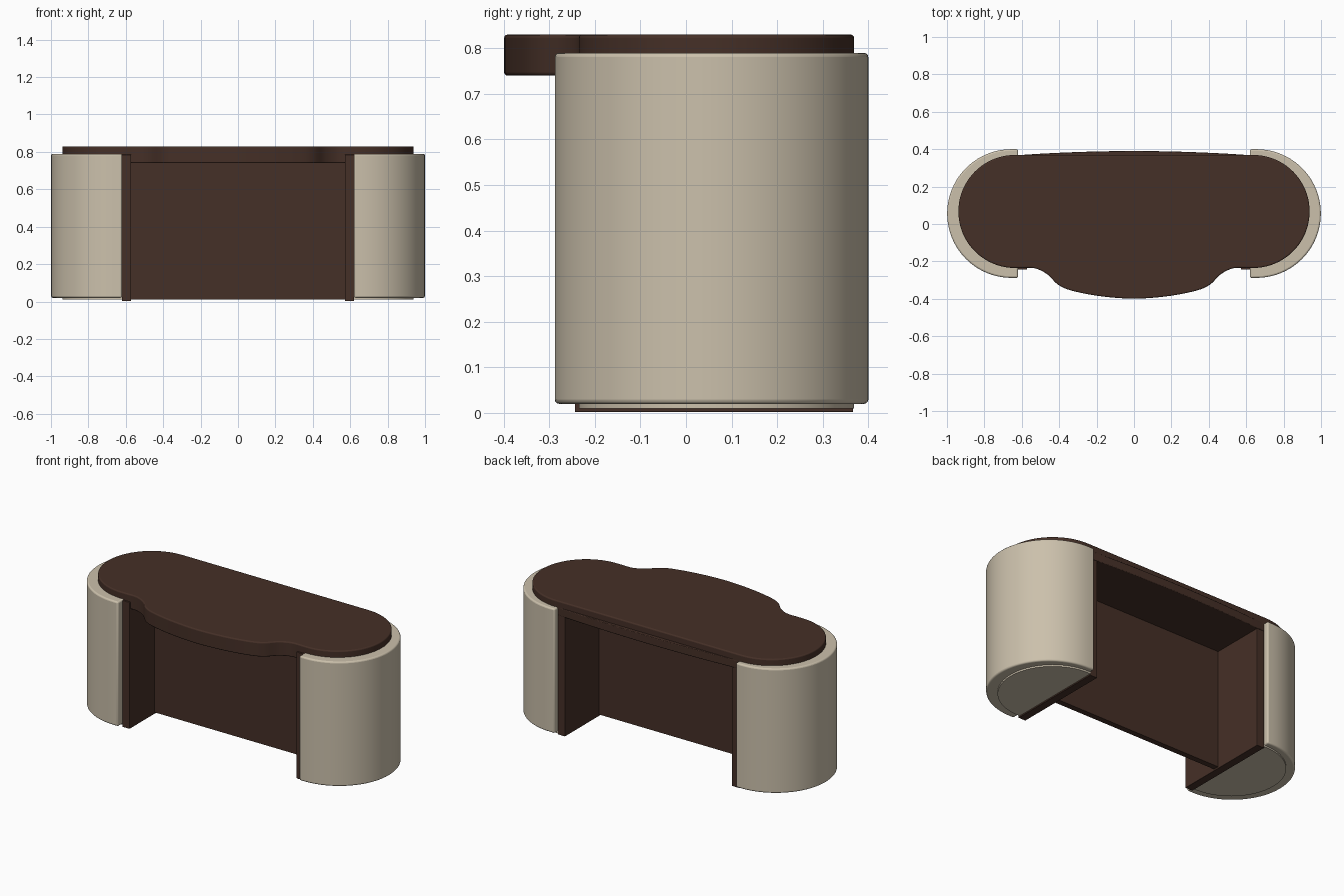
import bpy, bmesh, math

cube = bpy.data.objects.get("Cube")
if cube:
    bpy.data.objects.remove(cube, do_unlink=True)


def make_material(name, rgb):
    mat = bpy.data.materials.new(name)
    mat.use_nodes = True
    mat.diffuse_color = (*rgb, 1)
    mat.node_tree.nodes["Principled BSDF"].inputs["Base Color"].default_value = (*rgb, 1)
    return mat


brown = make_material("dark brown wood", (0.060, 0.029, 0.020))
beige = make_material("beige upholstery", (0.60, 0.53, 0.41))


def prism(name, outline, z0, z1, mat, bevel=0.0):
    """Extrude a counter-clockwise outline from z0 up to z1."""
    bm = bmesh.new()
    face = bm.faces.new([bm.verts.new((x, y, z0)) for x, y in outline])
    ext = bmesh.ops.extrude_face_region(bm, geom=[face])["geom"]
    bmesh.ops.translate(bm, vec=(0, 0, z1 - z0),
                        verts=[v for v in ext if isinstance(v, bmesh.types.BMVert)])
    bmesh.ops.recalc_face_normals(bm, faces=bm.faces)
    mesh = bpy.data.meshes.new(name)
    bm.to_mesh(mesh)
    bm.free()
    mesh.materials.append(mat)
    obj = bpy.data.objects.new(name, mesh)
    bpy.context.collection.objects.link(obj)
    if bevel:
        mod = obj.modifiers.new("soft edges", 'BEVEL')
        mod.width, mod.segments = bevel, 3
        mod.limit_method, mod.angle_limit = 'ANGLE', math.radians(40)
    bpy.ops.object.select_all(action='DESELECT')
    obj.select_set(True)
    bpy.context.view_layer.objects.active = obj
    bpy.ops.object.shade_smooth_by_angle(angle=math.radians(40))
    return obj


def arc(cx, cy, r, start, end, steps=40):
    angles = [math.radians(start + (end - start) * i / steps) for i in range(steps + 1)]
    return [(cx + r * math.cos(a), cy + r * math.sin(a)) for a in angles]


def rectangle(x0, x1, y0, y1):
    return [(x0, y0), (x1, y0), (x1, y1), (x0, y1)]


def smooth_path(points, steps=6):
    """Catmull-Rom curve through the points."""
    p = [points[0]] + points + [points[-1]]
    out = []
    for a, b, c, d in zip(p, p[1:], p[2:], p[3:]):
        for i in range(steps):
            t = i / steps
            out.append(tuple(0.5 * (2 * b[k] + (c[k] - a[k]) * t
                       + (2 * a[k] - 5 * b[k] + 4 * c[k] - d[k]) * t * t
                       + (3 * b[k] - a[k] - 3 * c[k] + d[k]) * t ** 3) for k in (0, 1)))
    return out + [points[-1]]


# Rounded pods with inset plinths, and the side panels between them
INNER = 0.62
for side, sign in (("left", 1), ("right", -1)):
    def mirrored(points):
        return [(sign * x, y) for x, y in points][::sign]

    pod = [(INNER, -0.288)] + arc(0.655, 0.056, 0.344, -90, 90) + [(INNER, 0.40)]
    prism(side + "_pod", mirrored(pod), 0.02, 0.79, beige, 0.009)
    plinth = [(INNER, -0.235)] + arc(0.637, 0.067, 0.302, -90, 90) + [(INNER, 0.369)]
    prism(side + "_plinth", mirrored(plinth), 0.01, 0.03, beige)
    prism(side + "_panel", mirrored(rectangle(0.572, INNER + 0.001, -0.244, 0.367)),
          0.002, 0.785, brown, 0.002)

# Upright panel across the middle
prism("modesty_panel", rectangle(-0.58, 0.58, 0.0, 0.035), 0.012, 0.75, brown)

# Worktop with rounded ends and a bulging front edge
half = [(0, -0.399), (0.18, -0.386), (0.33, -0.357), (0.405, -0.325),
        (0.465, -0.268), (0.53, -0.237), (0.60, -0.235)]
front = smooth_path([(-x, y) for x, y in half[:0:-1]] + half)
top = front + arc(0.637, 0.067, 0.302, -90, 90) + arc(-0.637, 0.067, 0.302, 90, 270)
prism("worktop", top, 0.74, 0.83, brown, 0.007)

# Slightly bowed apron under the back edge of the worktop
bow = [(x * INNER / 10, 0.39 - 0.022 * (x / 10) ** 2) for x in range(10, -11, -1)]
prism("back_apron", [(-INNER, 0.30), (INNER, 0.30)] + bow, 0.74, 0.79, brown, 0.004)
